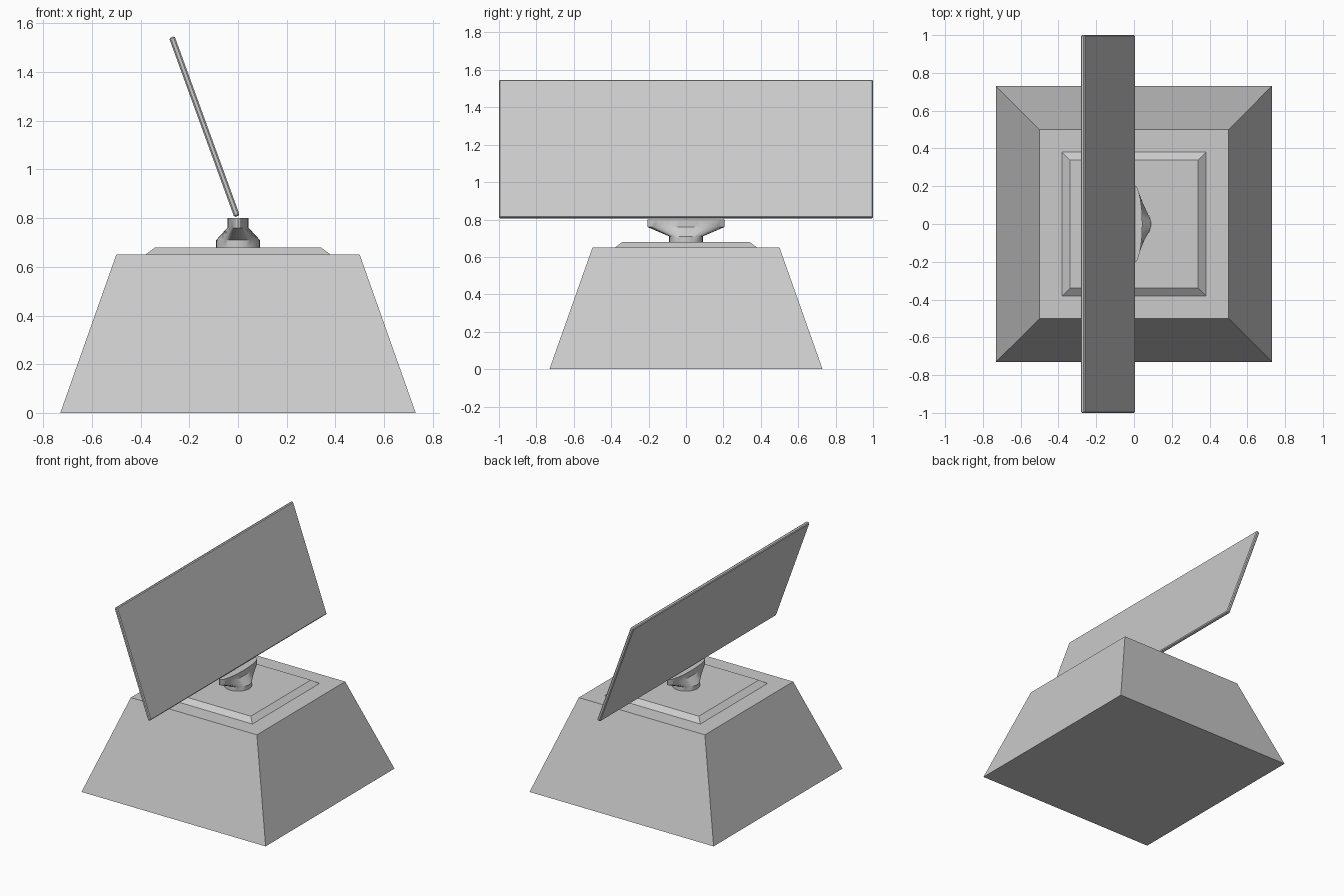
import bpy, bmesh, math

if "Cube" in bpy.data.objects:
    bpy.data.objects.remove(bpy.data.objects["Cube"])


def new_object(name, bm):
    bmesh.ops.recalc_face_normals(bm, faces=bm.faces)
    mesh = bpy.data.meshes.new(name)
    bm.to_mesh(mesh)
    bm.free()
    obj = bpy.data.objects.new(name, mesh)
    bpy.context.collection.objects.link(obj)
    return obj


def loft(name, sections, sides, phase=0.0):
    """Stack elliptical rings (rx, ry, z) and cap both ends."""
    bm = bmesh.new()
    rings = []
    for rx, ry, z in sections:
        angles = [phase + 2 * math.pi * i / sides for i in range(sides)]
        rings.append([bm.verts.new((rx * math.cos(a), ry * math.sin(a), z)) for a in angles])
    for low, high in zip(rings, rings[1:]):
        for i in range(sides):
            j = (i + 1) % sides
            bm.faces.new((low[i], low[j], high[j], high[i]))
    bm.faces.new(rings[0][::-1])
    bm.faces.new(rings[-1])
    return new_object(name, bm)


def square_block(name, bottom, top, z0, z1):
    r = math.sqrt(2)
    return loft(name, [(bottom * r, bottom * r, z0), (top * r, top * r, z1)], 4, math.pi / 4)


# Tapered base and the low plate on top of it
square_block("base", 0.73, 0.50, 0.0, 0.65)
square_block("top_plate", 0.38, 0.34, 0.65, 0.68)

# Swivel neck: round foot blending into a wide flat oval head
neck = loft("swivel_neck", [(0.09, 0.09, 0.68), (0.09, 0.09, 0.71),
                            (0.044, 0.206, 0.76), (0.044, 0.206, 0.80)], 32)
bpy.context.view_layer.objects.active = neck
neck.select_set(True)
bpy.ops.object.shade_smooth_by_angle(angle=math.radians(30))

# Thin panel leaning back, with chamfered edges
bm = bmesh.new()
bmesh.ops.create_cube(bm, size=1.0)
bmesh.ops.scale(bm, vec=(0.024, 2.0, 0.784), verts=bm.verts)
bmesh.ops.bevel(bm, geom=bm.edges[:], offset=0.006, segments=1, affect='EDGES')
panel = new_object("tilted_panel", bm)
panel.location = (-0.138, 0, 1.176)
panel.rotation_euler = (0, math.radians(-20), 0)
